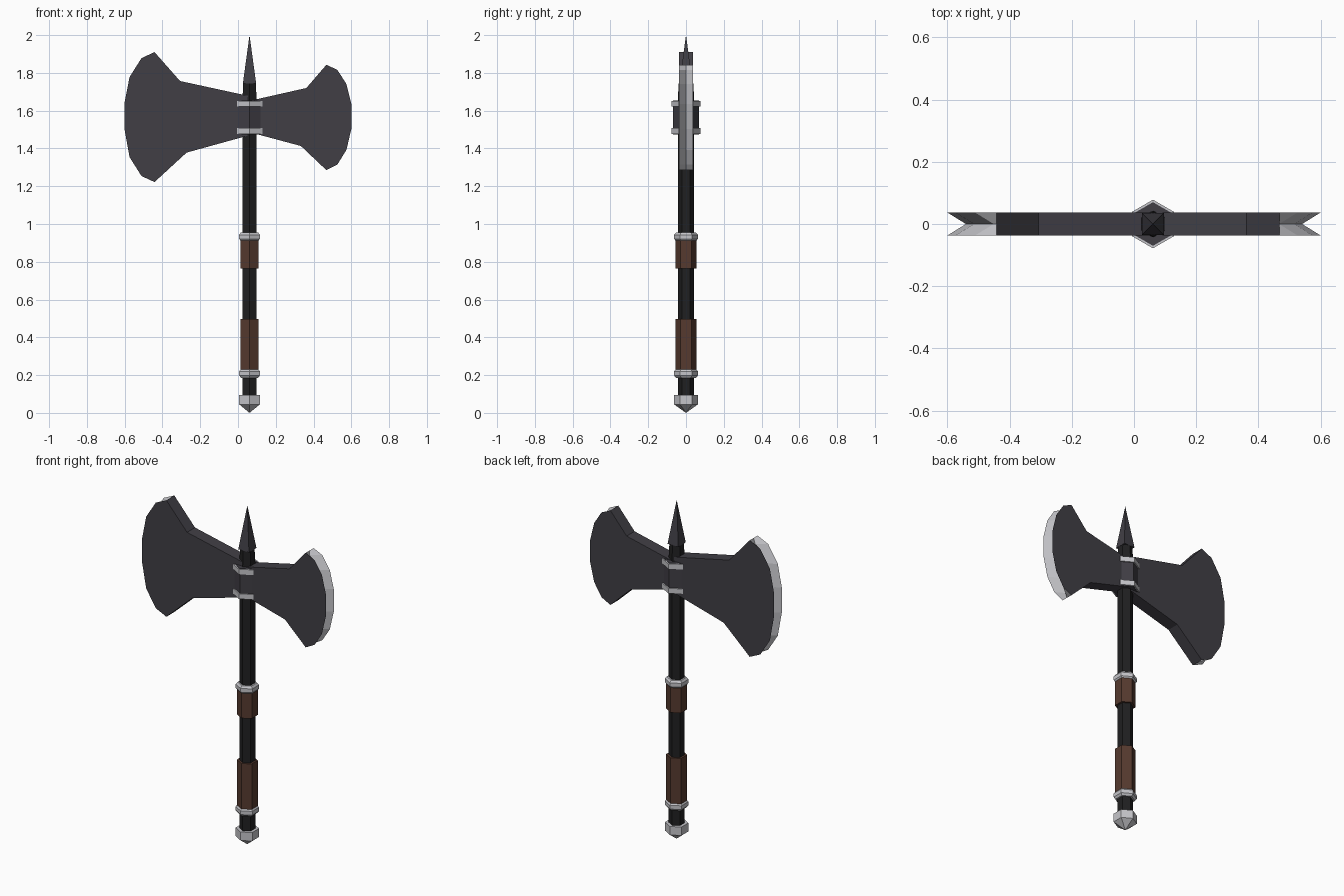
import bpy, bmesh, math

if "Cube" in bpy.data.objects:
    bpy.data.objects.remove(bpy.data.objects["Cube"])

CX = 0.061  # handle axis


def material(name, rgb):
    m = bpy.data.materials.new(name)
    m.diffuse_color = (*rgb, 1)
    m.use_nodes = True
    m.node_tree.nodes["Principled BSDF"].inputs["Base Color"].default_value = m.diffuse_color
    return m


STEEL = material("dark steel", (0.052, 0.049, 0.060))
SILVER = material("bright silver", (0.56, 0.56, 0.59))
BLACK = material("black wood", (0.014, 0.014, 0.015))
LEATHER = material("brown leather", (0.092, 0.042, 0.028))


def make_object(name, bm, mats):
    bmesh.ops.recalc_face_normals(bm, faces=bm.faces)
    me = bpy.data.meshes.new(name)
    bm.to_mesh(me)
    bm.free()
    for m in mats:
        me.materials.append(m)
    ob = bpy.data.objects.new(name, me)
    bpy.context.collection.objects.link(ob)
    return ob


def prism(name, profile, mat, sides=6, start=-90):
    """Flat-sided turned part from (radius, z) pairs; radius 0 makes a point."""
    bm = bmesh.new()
    rings = []
    for r, z in profile:
        if r == 0:
            rings.append([bm.verts.new((CX, 0, z))] * sides)
            continue
        angles = [math.radians(start + 360 * i / sides) for i in range(sides)]
        rings.append([bm.verts.new((CX + r * math.cos(a), r * math.sin(a), z)) for a in angles])
    for lo, hi in zip(rings, rings[1:]):
        for i in range(sides):
            j = (i + 1) % sides
            bm.faces.new(list(dict.fromkeys((lo[i], lo[j], hi[j], hi[i]))))
    for ring, (r, z) in ((rings[0], profile[0]), (rings[-1], profile[-1])):
        if r:
            bm.faces.new(ring)
    return make_object(name, bm, [mat])


def blade(name, arc, top, bottom, inner_top, inner_bottom, half=0.037, notch=0.06):
    """Slab blade whose cutting edge is a V groove between two sharp rims."""
    bm = bmesh.new()
    outline = arc + [bottom, (CX, inner_bottom), (CX, inner_top), top]
    front, back = [[bm.verts.new((x, y, z)) for x, z in outline] for y in (-half, half)]
    bm.faces.new(front)
    bm.faces.new(back)
    n, k = len(outline), len(arc)
    side = 1 if arc[0][0] > 0 else -1
    mid = [bm.verts.new((x - side * (notch if 0 < i < k - 1 else 0), 0, z))
           for i, (x, z) in enumerate(arc)]
    # silver groove faces
    for rim in (front, back):
        for i in range(k - 1):
            bm.faces.new((rim[i], rim[i + 1], mid[i + 1], mid[i])).material_index = 1
    # rest of the rim; the tips also meet the groove
    for i in range(k - 1, n):
        j = (i + 1) % n
        loop = [front[i], front[j]] + ([mid[0]] if j == 0 else [])
        loop += [back[j], back[i]] + ([mid[k - 1]] if i == k - 1 else [])
        bm.faces.new(loop)
    return make_object(name, bm, [STEEL, SILVER])


# Blades
blade("large_blade",
      [(-0.442, 1.91), (-0.511, 1.878), (-0.574, 1.778), (-0.60, 1.646),
       (-0.60, 1.497), (-0.574, 1.354), (-0.511, 1.254), (-0.442, 1.222)],
      (-0.307, 1.757), (-0.272, 1.378), 1.677, 1.47)
blade("small_blade",
      [(0.468, 1.843), (0.526, 1.816), (0.574, 1.741), (0.60, 1.635),
       (0.60, 1.503), (0.574, 1.392), (0.526, 1.315), (0.468, 1.285)],
      (0.362, 1.72), (0.333, 1.413), 1.652, 1.486)

# Handle and top spike
prism("handle", [(0.043, 0.08), (0.043, 1.66), (0.039, 1.745)], BLACK)
prism("spike", [(0.035 * math.sqrt(2), 1.745), (0, 2.0)], STEEL, 4, 45)

# Collar around the blade socket
prism("collar", [(0.07, 1.475), (0.07, 1.654)], STEEL)
for i, z in enumerate((1.477, 1.622)):
    prism(f"collar_ring_{i + 1}", [(0.078, z), (0.078, z + 0.03)], SILVER)

# Leather grips
for name, z0, z1 in (("lower_grip", 0.225, 0.497), ("upper_grip", 0.765, 0.92)):
    prism(name, [(0.056, z0), (0.056, z1)], LEATHER)

# Silver grip bands with bevelled rims
for i, z in enumerate((0.186, 0.909)):
    prism(f"grip_band_{i + 1}",
          [(0.053, z), (0.063, z + 0.012), (0.063, z + 0.034), (0.053, z + 0.046)], SILVER)

# Pommel
prism("pommel", [(0, 0), (0.063, 0.045), (0.063, 0.095)], SILVER)
